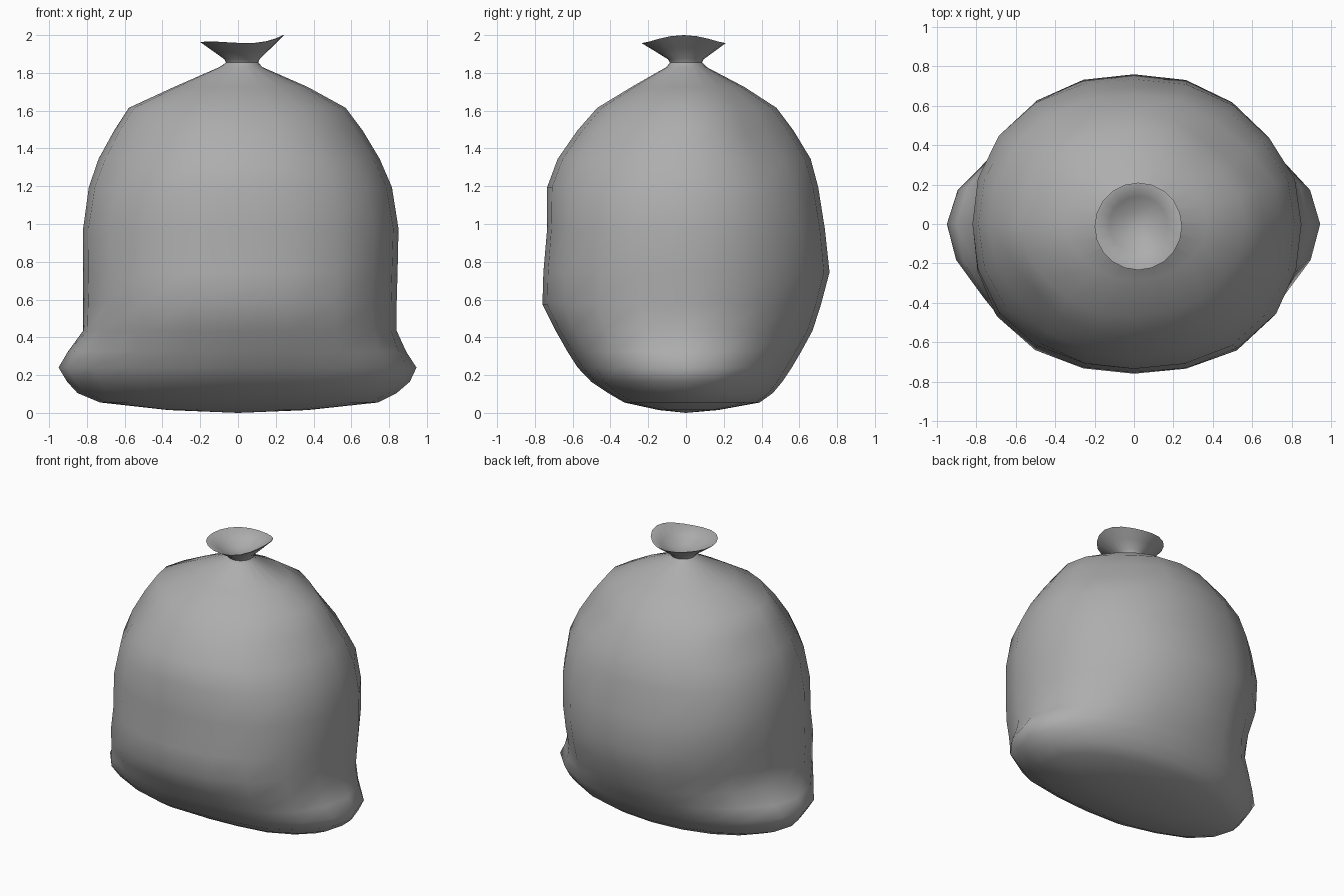
import bpy, bmesh
from math import cos, sin, pi, radians, exp

SEG = 20

# Cross-sections: z, left x, right x, front y, back y, roundness exponent
BODY = [
    (0.02, 0.37, 0.37, 0.15, 0.17, 2.0),
    (0.06, 0.73, 0.74, 0.35, 0.39, 2.0),
    (0.11, 0.85, 0.84, 0.45, 0.46, 2.0),
    (0.17, 0.905, 0.91, 0.54, 0.51, 1.95),
    (0.245, 0.95, 0.945, 0.59, 0.56, 1.95),
    (0.33, 0.90, 0.89, 0.63, 0.61, 2.0),
    (0.44, 0.82, 0.84, 0.69, 0.67, 2.15),
    (0.58, 0.82, 0.84, 0.76, 0.715, 2.2),
    (0.75, 0.82, 0.845, 0.755, 0.76, 2.2),
    (0.98, 0.82, 0.85, 0.735, 0.735, 2.25),
    (1.20, 0.79, 0.815, 0.735, 0.70, 2.2),
    (1.35, 0.74, 0.75, 0.68, 0.66, 2.15),
    (1.50, 0.66, 0.66, 0.58, 0.57, 2.1),
    (1.62, 0.58, 0.57, 0.475, 0.48, 2.0),
    (1.73, 0.34, 0.37, 0.29, 0.31, 2.0),
    (1.835, 0.10, 0.13, 0.105, 0.11, 2.0),
]
# Tied neck and flared mouth, inner wall last: z, radius, rim wave
NECK = [(1.86, 0.085, 0), (1.878, 0.095, 0.1), (1.92, 0.155, 0.5),
        (1.967, 0.222, 1), (1.968, 0.216, 1), (1.925, 0.147, 0.5), (1.89, 0.077, 0.1)]
# Creases (negative = bulge): angle, angular width, height, height spread, depth
FOLDS = [(46, 18, 1.50, 0.20, 0.11), (-80, 10, 1.58, 0.15, 0.03),
         (160, 14, 1.50, 0.15, 0.05), (-30, 13, 1.50, 0.16, 0.04),
         (-142, 16, 1.42, 0.22, 0.06), (105, 12, 1.58, 0.12, 0.01),
         (42, 18, 0.85, 0.45, 0.04), (38, 16, 0.46, 0.13, 0.02),
         (142, 18, 0.50, 0.22, 0.07),
         (-45, 18, 0.37, 0.14, -0.05), (-140, 18, 0.42, 0.16, -0.055),
         (-82, 18, 0.12, 0.12, 0.10), (-118, 16, 0.10, 0.10, 0.05),
         (-48, 18, 0.85, 0.35, -0.025)]


def crease(deg, z):
    total = 0
    for a, w, h, s, depth in FOLDS:
        d = (deg - a + 180) % 360 - 180
        total += depth * exp(-(d / w) ** 2 - ((z - h) / s) ** 2)
    return 1 - total


def section(z, xl, xr, yf, yb, n):
    pts = []
    for i in range(SEG):
        a = 2 * pi * i / SEG
        c, s = cos(a), sin(a)
        r = (abs(c) ** n + abs(s) ** n) ** (-1 / n) * crease(360 * i / SEG, z)
        pts.append((r * c * (xr if c > 0 else xl), r * s * (yb if s > 0 else yf), z))
    return pts


def mouth(z, r, wave):
    pts = []
    for i in range(SEG):
        a = 2 * pi * i / SEG
        dz = wave * (0.012 * cos(2 * a) + 0.012 * cos(a) + 0.006 * cos(3 * a) + 0.007)
        pts.append((0.022 + r * cos(a), -0.012 * wave + r * sin(a), z + dz))
    return pts


def loft(name, sections, bottom, top):
    bm = bmesh.new()
    rings = [[bm.verts.new(p) for p in s] for s in sections]
    first, last = bm.verts.new(bottom), bm.verts.new(top)
    for i in range(SEG):
        j = (i + 1) % SEG
        bm.faces.new((first, rings[0][j], rings[0][i]))
        bm.faces.new((last, rings[-1][i], rings[-1][j]))
        for lo, hi in zip(rings, rings[1:]):
            bm.faces.new((lo[i], lo[j], hi[j], hi[i]))
    bmesh.ops.recalc_face_normals(bm, faces=bm.faces)
    mesh = bpy.data.meshes.new(name)
    bm.to_mesh(mesh)
    bm.free()
    obj = bpy.data.objects.new(name, mesh)
    bpy.context.collection.objects.link(obj)
    bpy.context.view_layer.objects.active = obj
    obj.select_set(True)
    bpy.ops.object.shade_smooth_by_angle(angle=radians(60))
    obj.select_set(False)
    # Dull grey plastic
    mat = bpy.data.materials.new("grey_plastic")
    mat.diffuse_color = (0.42, 0.42, 0.42, 1)
    mesh.materials.append(mat)
    return obj


# Filled sack, tied neck and open mouth as one continuous skin
sack = loft("tied_sack",
            [section(*s) for s in BODY] + [mouth(*s) for s in NECK],
            (0, 0, 0.005), (0.022, 0, 1.875))
sack.location.z = -0.005
